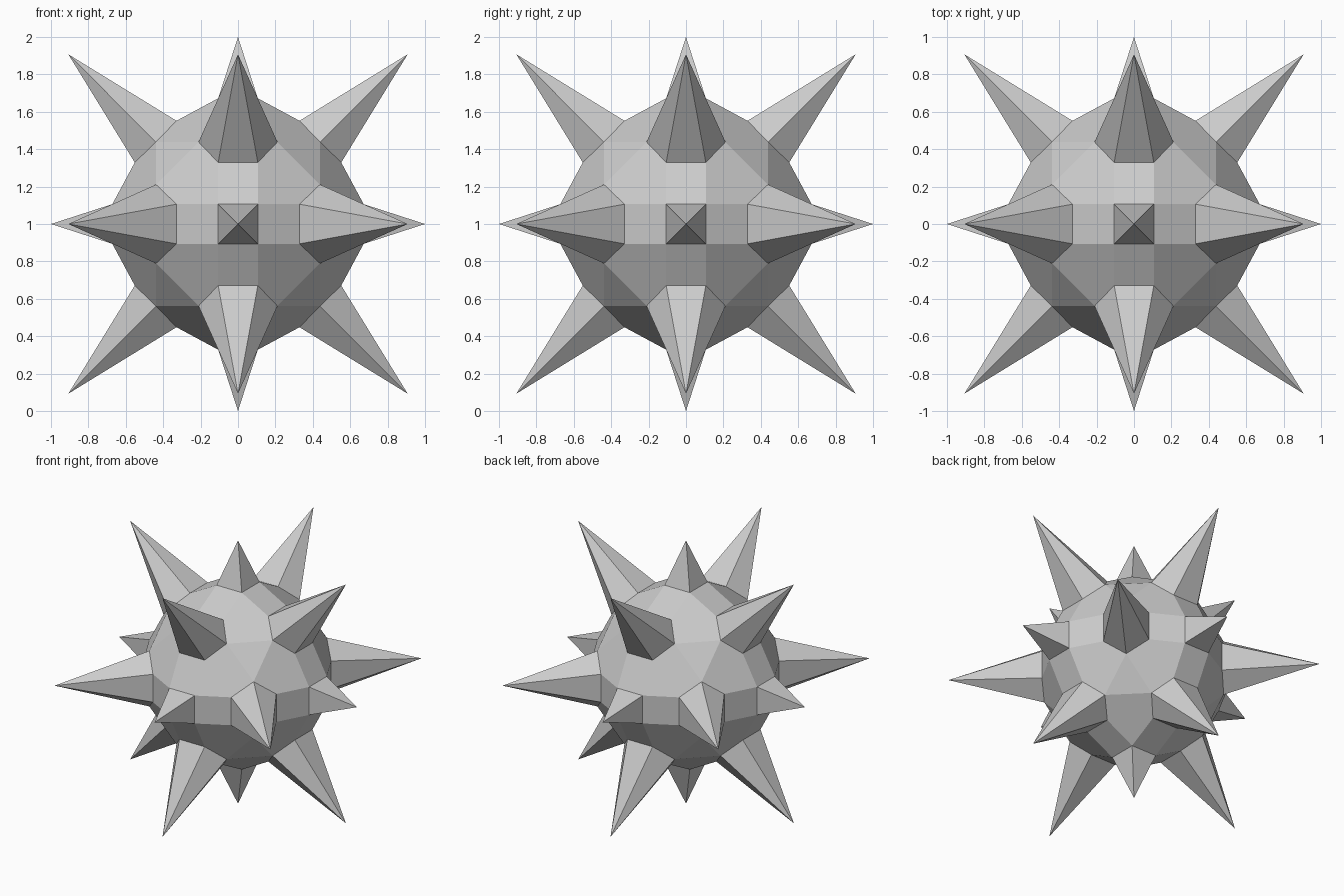
import bpy, bmesh
from itertools import permutations, product
from math import radians
from mathutils import Vector

if "Cube" in bpy.data.objects:
    bpy.data.objects.remove(bpy.data.objects["Cube"])

CENTRE = Vector((0, 0, 1))
CORNERS = [(0.106, 0.106, 0.672), (0.106, 0.329, 0.552), (0.211, 0.4385, 0.4385)]


def symmetric(point):
    """All distinct axis swaps and mirrorings of a point."""
    return {tuple(s * c for s, c in zip(signs, p))
            for p in permutations(point) for signs in product((1, -1), repeat=3)}


def add_object(name, bm):
    bmesh.ops.translate(bm, verts=bm.verts, vec=CENTRE)
    mesh = bpy.data.meshes.new(name)
    bm.to_mesh(mesh)
    bm.free()
    obj = bpy.data.objects.new(name, mesh)
    bpy.context.collection.objects.link(obj)


# faceted core: convex hull of the symmetric corner points
core = bmesh.new()
for p in CORNERS:
    for q in symmetric(p):
        core.verts.new(q)
bmesh.ops.convex_hull(core, input=core.verts)
bmesh.ops.dissolve_limit(core, angle_limit=radians(8), verts=core.verts, edges=core.edges)
bmesh.ops.recalc_face_normals(core, faces=core.faces)


# spikes: each replaces the core facet that faces its tip
def add_spikes(name, tip_point):
    bm = bmesh.new()
    for t in symmetric(tip_point):
        tip = Vector(t)
        core.normal_update()
        base = max(core.faces, key=lambda f: f.normal.dot(tip))
        ring = [bm.verts.new(v.co) for v in base.verts]
        apex = bm.verts.new(tip)
        for i, v in enumerate(ring):
            bm.faces.new((v, ring[(i + 1) % len(ring)], apex))
        bmesh.ops.delete(core, geom=[base], context='FACES_ONLY')
    add_object(name, bm)


add_spikes("short_spikes", (0, 0, 1))
add_spikes("long_spikes", (0, 0.907, 0.907))
add_object("core", core)
